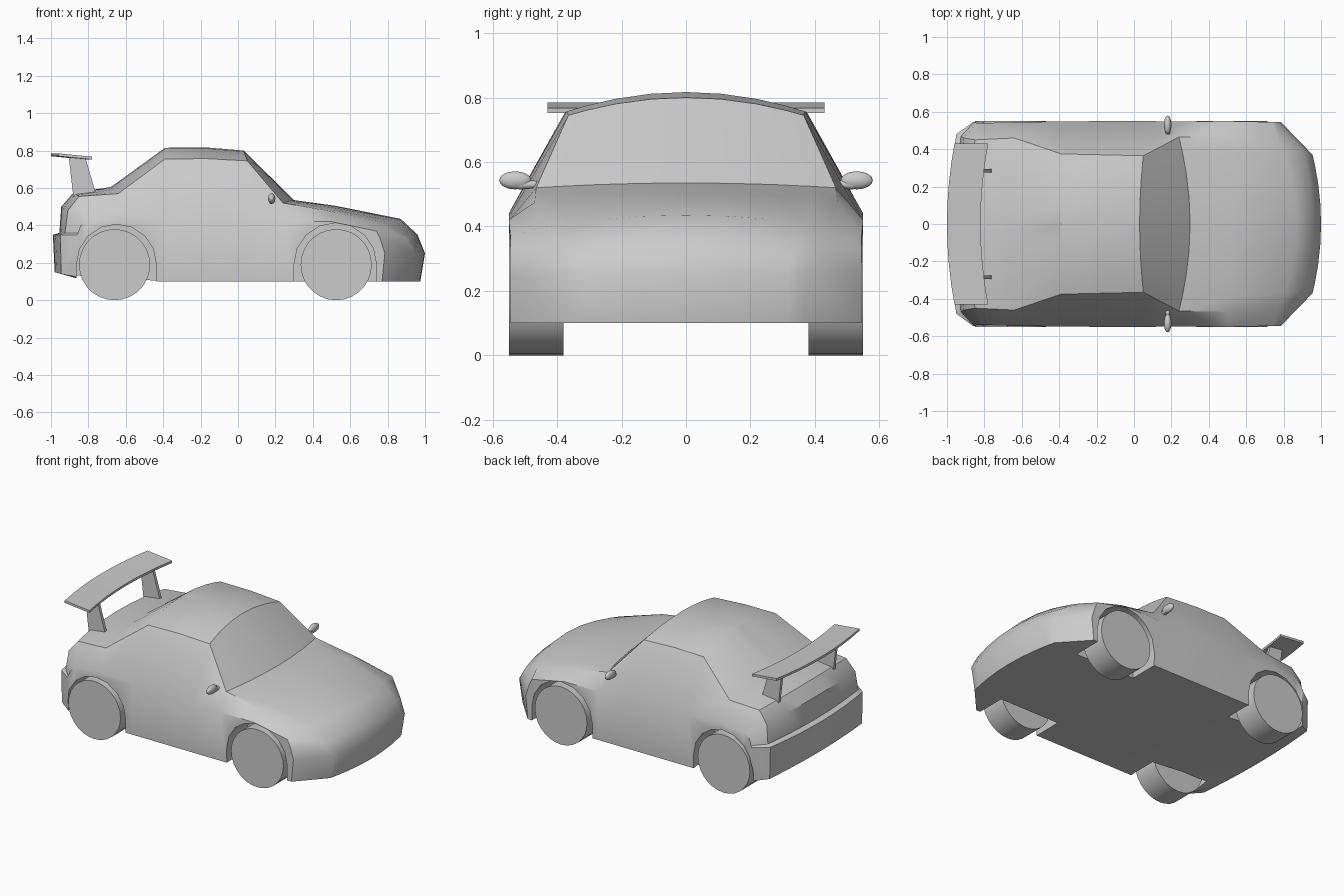
import bpy, bmesh, math

if "Cube" in bpy.data.objects:
    bpy.data.objects.remove(bpy.data.objects["Cube"])


def new_object(name, bm, angle=35):
    bmesh.ops.recalc_face_normals(bm, faces=bm.faces)
    mesh = bpy.data.meshes.new(name)
    bm.to_mesh(mesh)
    bm.free()
    ob = bpy.data.objects.new(name, mesh)
    bpy.context.collection.objects.link(ob)
    smooth(ob, angle)
    return ob


def smooth(ob, angle):
    bpy.ops.object.select_all(action='DESELECT')
    bpy.context.view_layer.objects.active = ob
    ob.select_set(True)
    bpy.ops.object.shade_smooth_by_angle(angle=math.radians(angle))


def prism(name, profile, y0, y1):
    """Extrude an x-z outline from y0 to y1."""
    bm = bmesh.new()
    a = [bm.verts.new((x, y0, z)) for x, z in profile]
    b = [bm.verts.new((x, y1, z)) for x, z in profile]
    bm.faces.new(a)
    bm.faces.new(b)
    for i in range(len(a)):
        j = (i + 1) % len(a)
        bm.faces.new((a[i], a[j], b[j], b[i]))
    return new_object(name, bm)


# Body stations: centre x,z / roof or hood edge x,y,z / shoulder x,y,z
STATIONS = [
    (-.98, .15, -.945, .48, .14, -.84, .545, .12),
    (-.99, .35, -.95, .48, .35, -.86, .545, .35),
    (-.955, .36, -.925, .47, .36, -.855, .545, .36),
    (-.945, .50, -.91, .46, .48, -.84, .54, .40),
    (-.88, .575, -.85, .45, .555, -.80, .54, .43),
    (-.68, .605, -.64, .46, .57, -.62, .545, .45),
    (-.39, .815, -.39, .375, .755, -.39, .548, .44),
    (-.17, .817, -.17, .37, .757, -.17, .55, .44),
    (.03, .80, .05, .365, .745, .05, .55, .43),
    (.30, .535, .24, .465, .52, .26, .548, .42),
    (.52, .505, .50, .47, .475, .50, .55, .42),
    (.87, .435, .78, .43, .40, .74, .545, .37),
    (.96, .35, .90, .40, .33, .76, .545, .33),
    (1.0, .25, .955, .37, .25, .785, .545, .25),
    (.975, .10, .93, .37, .10, .77, .545, .10),
]


def section(xc, zc, xe, ye, ze, xs, ys, zs):
    """Half of a body station, centre to sill."""
    pts = []
    for t in (0, .3, .6, .85, 1):
        k = t * t
        pts.append((xc + (xe - xc) * k, ye * t, zc + (ze - zc) * k))
    pts.append((xs, ys, zs))
    pts.append((min(.77, max(-.84, xs)), .545, .12 if xs < -.83 else .10))
    return [(x, -y, z) for x, y, z in pts[:0:-1]] + pts


# Body shell
bm = bmesh.new()
rows = [[bm.verts.new(p) for p in section(*s)] for s in STATIONS]
for r, q in zip(rows, rows[1:]):
    for i in range(len(r) - 1):
        bm.faces.new((r[i], r[i + 1], q[i + 1], q[i]))
bmesh.ops.remove_doubles(bm, verts=bm.verts, dist=.0005)
bmesh.ops.holes_fill(bm, edges=[e for e in bm.edges if e.is_boundary], sides=0)
bmesh.ops.triangulate(bm, faces=[f for f in bm.faces if len(f.verts) > 4])
body = new_object("body", bm)

# Wheel arches cut from the body
for cx, r in ((-.65, .213), (.52, .22)):
    arch = [(cx + r * math.cos(math.pi * i / 8), .193 + r * math.sin(math.pi * i / 8))
            for i in range(9)]
    arch += [(cx - r, -.1), (cx + r, -.1)]
    for s in (-1, 1):
        cutter = prism("arch_cutter", arch, s * .35, s * .65)
        cutter.hide_render = True
        mod = body.modifiers.new("arch", 'BOOLEAN')
        mod.operation = 'DIFFERENCE'
        mod.solver = 'EXACT'
        mod.object = cutter
        bpy.context.view_layer.objects.active = body
        bpy.ops.object.modifier_apply(modifier=mod.name)
        bpy.data.objects.remove(cutter)
smooth(body, 40)

# Wheels
for label, cx in (("rear", -.66), ("front", .525)):
    for side, s in (("right", -1), ("left", 1)):
        bpy.ops.mesh.primitive_cylinder_add(vertices=28, radius=.19, depth=.17,
            location=(cx, s * .465, .19), rotation=(math.pi / 2, 0, 0))
        wheel = bpy.context.object
        wheel.name = f"{label}_wheel_{side}"
        smooth(wheel, 35)

# Bowed rear wing
bm = bmesh.new()
rings = []
for i in range(9):
    y = -.43 + .86 * i / 8
    bow = .04 * (y / .43) ** 2
    rings.append([bm.verts.new((x + bow, y, z)) for x, z in
                  ((-1, .785), (-.82, .767), (-.82, .752), (-1, .77))])
for a, b in zip(rings, rings[1:]):
    for i in range(4):
        j = (i + 1) % 4
        bm.faces.new((a[i], a[j], b[j], b[i]))
bm.faces.new(rings[0])
bm.faces.new(rings[-1])
new_object("rear_wing", bm)

for side, s in (("right", -1), ("left", 1)):
    # Wing posts
    prism(f"wing_post_{side}", [(-.905, .768), (-.815, .76), (-.76, .57), (-.88, .55)],
          s * .285 - .01, s * .285 + .01)
    # Door mirrors: rounded housing and tapered stalk
    bpy.ops.mesh.primitive_uv_sphere_add(segments=14, ring_count=8, radius=1,
                                         location=(.18, s * .53, .543))
    mirror = bpy.context.object
    mirror.name = f"mirror_{side}"
    mirror.scale = (.02, .05, .028)
    smooth(mirror, 40)
    bpy.ops.mesh.primitive_cone_add(vertices=10, radius1=.01, radius2=.016, depth=.07,
        location=(.18, s * .485, .53), rotation=(-s * math.pi / 2, 0, 0))
    stalk = bpy.context.object
    stalk.name = f"mirror_stalk_{side}"
    smooth(stalk, 40)
